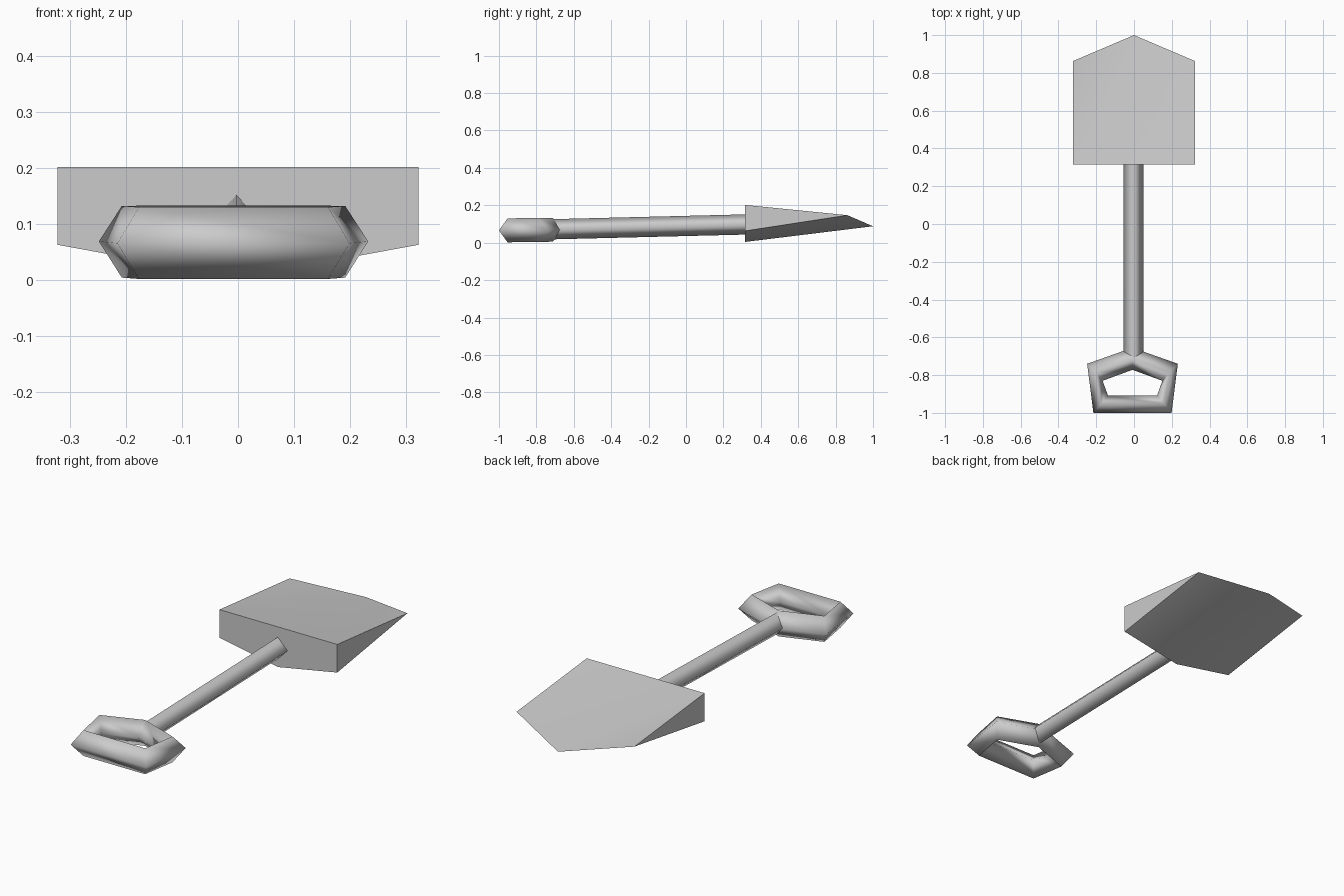
import bpy, bmesh, math
from mathutils import Vector

cube = bpy.data.objects.get("Cube")
if cube:
    bpy.data.objects.remove(cube, do_unlink=True)

grey = bpy.data.materials.new("plain grey")
grey.use_nodes = True
grey.diffuse_color = (0.6, 0.6, 0.6, 1)
grey.node_tree.nodes["Principled BSDF"].inputs["Base Color"].default_value = grey.diffuse_color


def finish(name, bm, is_sharp):
    """Smooth shade everything apart from the edges picked by is_sharp."""
    bmesh.ops.recalc_face_normals(bm, faces=bm.faces)
    for f in bm.faces:
        f.smooth = True
    for e in bm.edges:
        e.smooth = not is_sharp(e)
    mesh = bpy.data.meshes.new(name)
    bm.to_mesh(mesh)
    bm.free()
    mesh.materials.append(grey)
    ob = bpy.data.objects.new(name, mesh)
    bpy.context.collection.objects.link(ob)
    return ob


def bridge(bm, a, b):
    for i in range(len(a)):
        j = (i + 1) % len(a)
        bm.faces.new((a[i], a[j], b[j], b[i]))


# Blade: a wedge with a shallow keel, a dished top and a pointed tip
bm = bmesh.new()
back, shoulder, half = 0.315, 0.863, 0.322
keel = bm.verts.new((0, back, 0.004))
tip = bm.verts.new((0, 1, 0.088))
top, low, corner = [], [], []
for s in (-1, 1):
    top.append(bm.verts.new((s * half, back, 0.202)))
    low.append(bm.verts.new((s * half, back, 0.063)))
    corner.append(bm.verts.new((s * half, shoulder, 0.147)))
bm.faces.new((top[0], top[1], low[1], keel, low[0]))
bm.faces.new((top[0], top[1], tip))
for t, l, c in zip(top, low, corner):
    bm.faces.new((t, c, tip))
    bm.faces.new((t, l, c))
    bm.faces.new((l, keel, tip, c))
finish("blade", bm, lambda e: e.calc_face_angle(0) > math.radians(30))

# Shaft: a four-sided bar on its edge, rising slightly towards the blade
bm = bmesh.new()
rings = []
for y, z in ((-0.71, 0.072), (0.34, 0.098)):
    ring = []
    for k in range(4):
        a = k * math.pi / 2
        ring.append(bm.verts.new((-0.003 + 0.0525 * math.cos(a), y, z + 0.054 * math.sin(a))))
    rings.append(ring)
bridge(bm, *rings)
for r in rings:
    bm.faces.new(r)
end_edges = {e for e in bm.edges if abs(e.verts[0].co.y - e.verts[1].co.y) < 0.01}
finish("shaft", bm, lambda e: e in end_edges)

# Handle: a smooth five-cornered loop with a diamond section, tilted slightly
bm = bmesh.new()
half_loop = [((0, -0.655), (0, -0.772)),
             ((0.24, -0.74), (0.158, -0.83)),
             ((0.207, -1), (0.13, -0.908))]
corners = [(1, p) for p in half_loop] + [(-1, p) for p in half_loop[:0:-1]]
rings = []
for s, pair in corners:
    outer, inner = [Vector((s * x - 0.008, y, 0.079 + 0.0135 * y)) for x, y in pair]
    mid, up = (outer + inner) / 2, Vector((0, 0, 0.064))
    rings.append([bm.verts.new(p) for p in (outer, mid + up, inner, mid - up)])
for n in range(len(rings)):
    bridge(bm, rings[n], rings[(n + 1) % len(rings)])
finish("handle", bm, lambda e: False)
